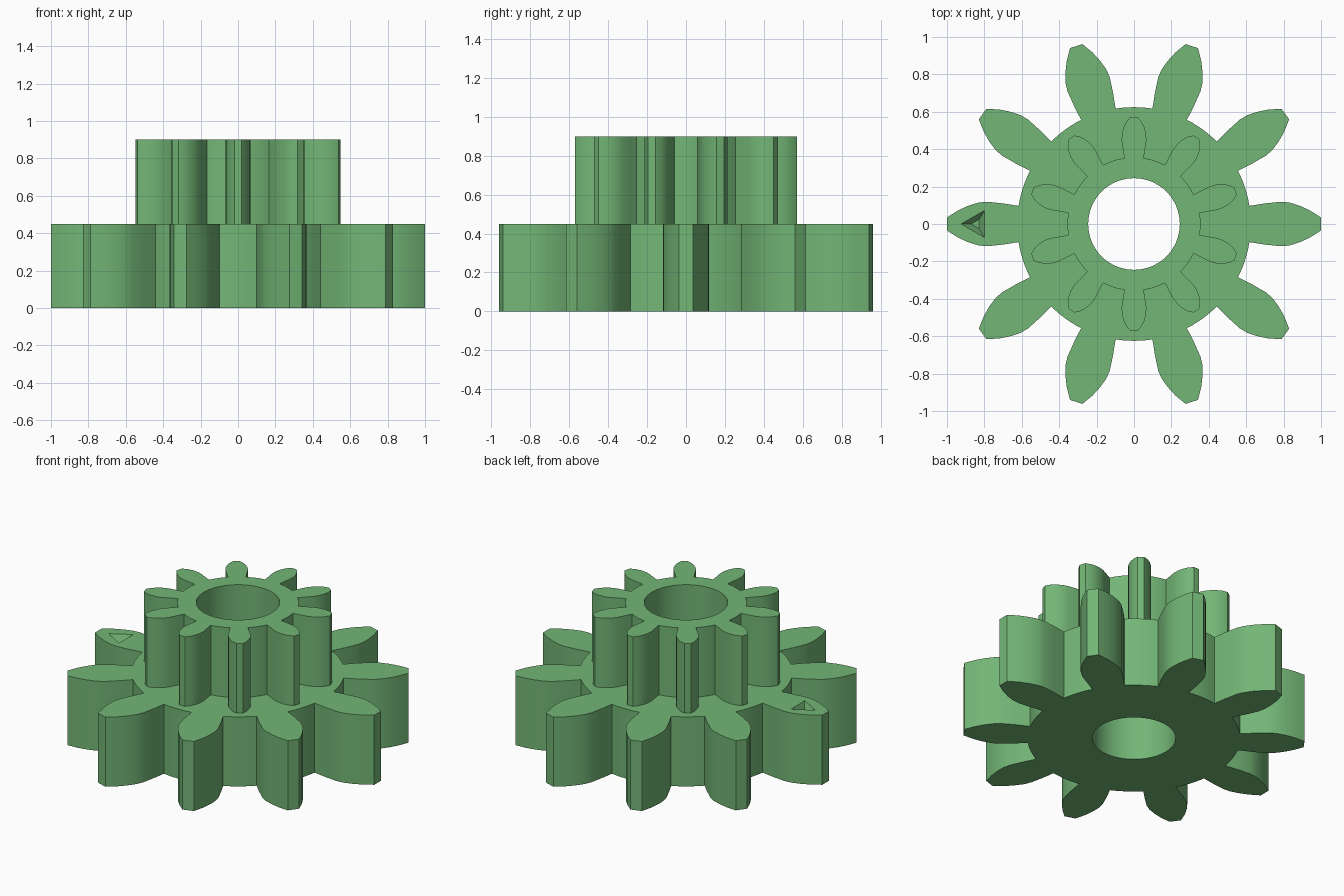
import bpy, bmesh, math
from mathutils import Vector, Matrix

if "Cube" in bpy.data.objects:
    bpy.data.objects.remove(bpy.data.objects["Cube"])

green = bpy.data.materials.new("gear green")
green.diffuse_color = (0.171, 0.468, 0.181, 1)
green.use_nodes = True
green.node_tree.nodes["Principled BSDF"].inputs["Base Color"].default_value = green.diffuse_color


def make_object(name, bm):
    bmesh.ops.recalc_face_normals(bm, faces=bm.faces[:])
    mesh = bpy.data.meshes.new(name)
    bm.to_mesh(mesh)
    bm.free()
    mesh.materials.append(green)
    obj = bpy.data.objects.new(name, mesh)
    bpy.context.collection.objects.link(obj)
    return obj


def gear(name, flank, z0, z1, teeth, offset):
    """Extrude a toothed outline; flank is (radial, half width) from root to tip."""
    step = 2 * math.pi / teeth
    outline = []
    tooth = [(r, -w) for r, w in flank] + [(r, w) for r, w in reversed(flank)]
    root = math.hypot(*flank[0])
    root_angle = math.atan2(flank[0][1], flank[0][0])
    for i in range(teeth):
        a = offset + i * step
        outline += [Matrix.Rotation(a, 2) @ Vector(p) for p in tooth]
        # rounded valley up to the next tooth
        for k in range(1, 6):
            b = a + root_angle + (step - 2 * root_angle) * k / 6
            outline.append(Vector((root * math.cos(b), root * math.sin(b))))
    bm = bmesh.new()
    base = bm.faces.new([bm.verts.new((p.x, p.y, z0)) for p in outline])
    ext = bmesh.ops.extrude_face_region(bm, geom=[base], use_keep_orig=True)
    top = [v for v in ext["geom"] if isinstance(v, bmesh.types.BMVert)]
    bmesh.ops.translate(bm, verts=top, vec=(0, 0, z1 - z0))
    return make_object(name, bm)


def cone(name, segments, r1, r2, depth, matrix):
    bm = bmesh.new()
    bmesh.ops.create_cone(bm, cap_ends=True, segments=segments, radius1=r1,
                          radius2=r2, depth=depth, matrix=matrix)
    obj = make_object(name, bm)
    obj.hide_render = True
    return obj


# Large lower gear and small upper gear
large_flank = [(0.617, 0.097), (0.70, 0.110), (0.785, 0.119), (0.83, 0.115),
               (0.885, 0.098), (0.94, 0.073), (1.0, 0.035)]
small_flank = [(0.352, 0.052), (0.40, 0.059), (0.445, 0.066), (0.48, 0.065),
               (0.515, 0.056), (0.545, 0.042), (0.571, 0.02)]
body = gear("double_gear", large_flank, 0.0, 0.45, 10, 0.0)
pinion = gear("small_gear", small_flank, 0.2, 0.90, 10, math.pi / 10)
pinion.hide_render = True

# Centre bore, and tapered triangular alignment pit on one tooth
bore = cone("bore_cutter", 64, 0.245, 0.245, 2, Matrix.Translation((0, 0, 0.45)))
slope, depth = (0.083 - 0.029) / 0.06, 0.08
pit = cone("pit_cutter", 3, 0.029, 0.029 + slope * depth, depth,
           Matrix.Translation((-0.842, 0, 0.39 + depth / 2)))
# turn the triangle so that one corner points outwards along -x
corner = max((v.co for v in pit.data.vertices), key=lambda c: c.z)
turn = math.pi - math.atan2(corner.y, corner.x + 0.842)
centre = Matrix.Translation((-0.842, 0, 0))
pit.data.transform(centre @ Matrix.Rotation(turn, 4, 'Z') @ centre.inverted())

for tool, op in ((pinion, 'UNION'), (bore, 'DIFFERENCE'), (pit, 'DIFFERENCE')):
    mod = body.modifiers.new(tool.name, 'BOOLEAN')
    mod.operation, mod.object, mod.solver = op, tool, 'EXACT'

# Apply, drop the helpers, and smooth the curved flanks
bpy.context.view_layer.objects.active = body
body.select_set(True)
for mod in list(body.modifiers):
    bpy.ops.object.modifier_apply(modifier=mod.name)
for tool in (pinion, bore, pit):
    bpy.data.objects.remove(tool)
bpy.ops.object.shade_smooth_by_angle(angle=math.radians(30))
